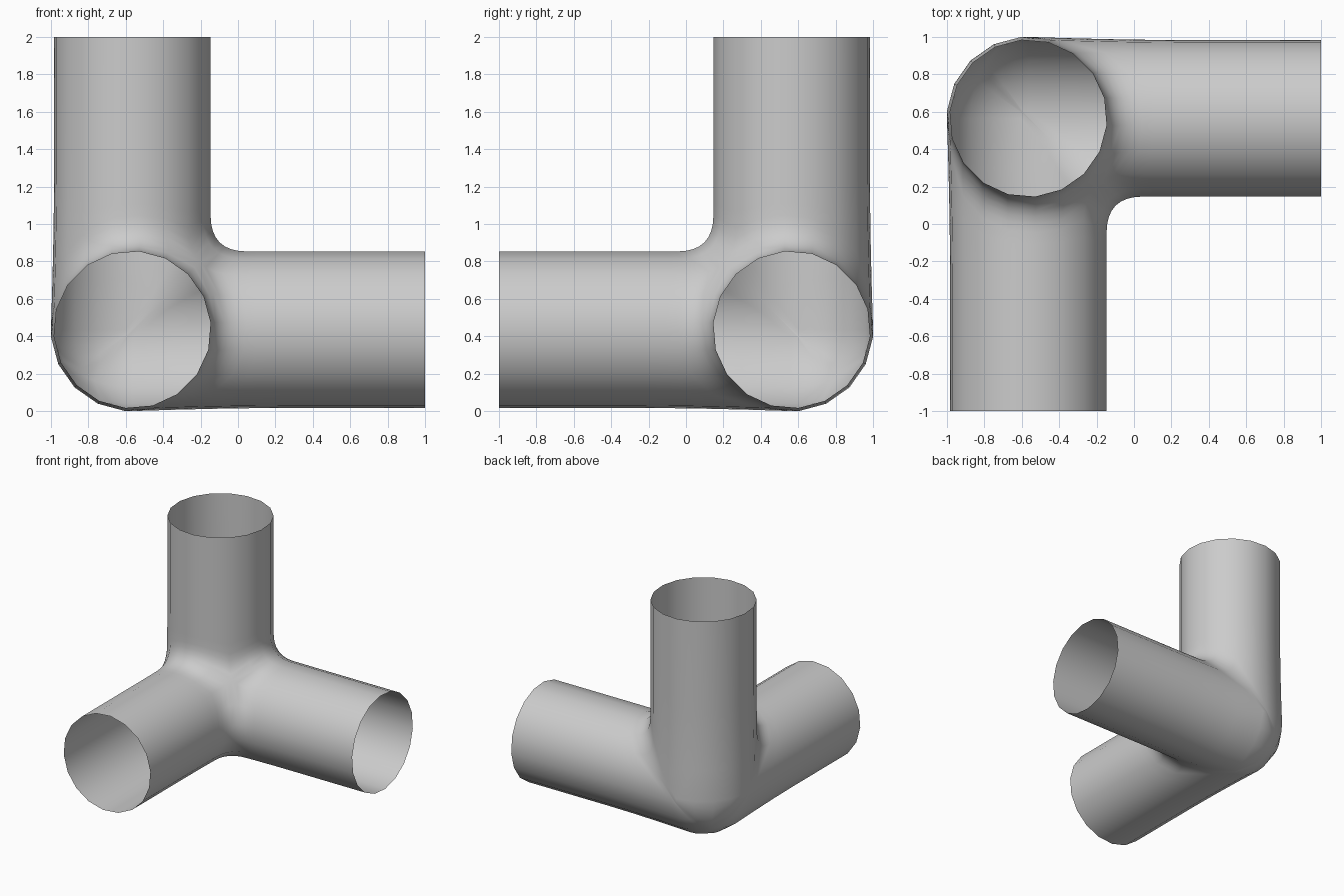
import bpy, bmesh
from math import sin, cos, radians
from itertools import permutations
from mathutils import Vector

if "Cube" in bpy.data.objects:
    bpy.data.objects.remove(bpy.data.objects["Cube"])

R = 0.42                          # pipe radius
LENGTH = 1.565                    # arm length from the joint centre
CENTRE = Vector((-0.565, 0.565, 0.435))


def bulge(p):
    """Swell the outer side of the joint slightly."""
    t = max(0.0, *p)
    f = 1 + 0.04 * max(0.0, 1 - t / 0.75) ** 1.5
    return Vector([v * f if v < 0 else v for v in p])


def row(deg):
    """One lengthwise line of an arm, from the seam to the open end."""
    th = radians(deg)
    b, c = R * cos(th), R * sin(th)
    t0 = c                        # mitre seam between two arms
    fillet = deg < 180
    d = 0.19 * min(1, 1.6 * sin(th)) if fillet else 0.0
    blend = {45: 1.0, 65: 0.35, 85: 0.05}.get(deg, 0.0)
    d += 0.06 * blend
    pts = []
    for s in (0.5, 0.375, 0.25, 0.125, 0.0):
        if fillet:                # curved crotch between arms
            p = Vector((t0 + d * (1 - s) ** 2, b + d * s * s * blend, c + d * s * s))
        else:                     # ball-shaped outer corner
            p = Vector((t0 * s * 2, b, c)).normalized() * R
        pts.append(p)
    start = pts[-1].x
    for k in (0.33, 0.67, 1.0):
        pts.append(Vector((start + (0.8 - start) * k, b, c)))
    pts.append(Vector((LENGTH, b, c)))
    return [bulge(p) for p in pts]


# Half of one arm, repeated for both halves of all three arms
patch = [row(45 + 20 * i) for i in range(10)]
bm = bmesh.new()
for order in permutations(range(3)):
    grid = []
    for line in patch:
        verts = []
        for p in line:
            q = [0, 0, 0]
            for i, axis in enumerate(order):
                q[axis] = p[i]
            verts.append(bm.verts.new(CENTRE + Vector((q[0], -q[1], q[2]))))
        grid.append(verts)
    for r0, r1 in zip(grid, grid[1:]):
        for j in range(len(r0) - 1):
            bm.faces.new((r0[j], r0[j + 1], r1[j + 1], r1[j]))
bmesh.ops.remove_doubles(bm, verts=bm.verts, dist=1e-4)
bmesh.ops.recalc_face_normals(bm, faces=bm.faces)
for f in bm.faces:
    f.smooth = True

# Three-way corner pipe with open ends
mesh = bpy.data.meshes.new("corner_pipe")
bm.to_mesh(mesh)
bm.free()
bpy.context.collection.objects.link(bpy.data.objects.new("corner_pipe", mesh))
